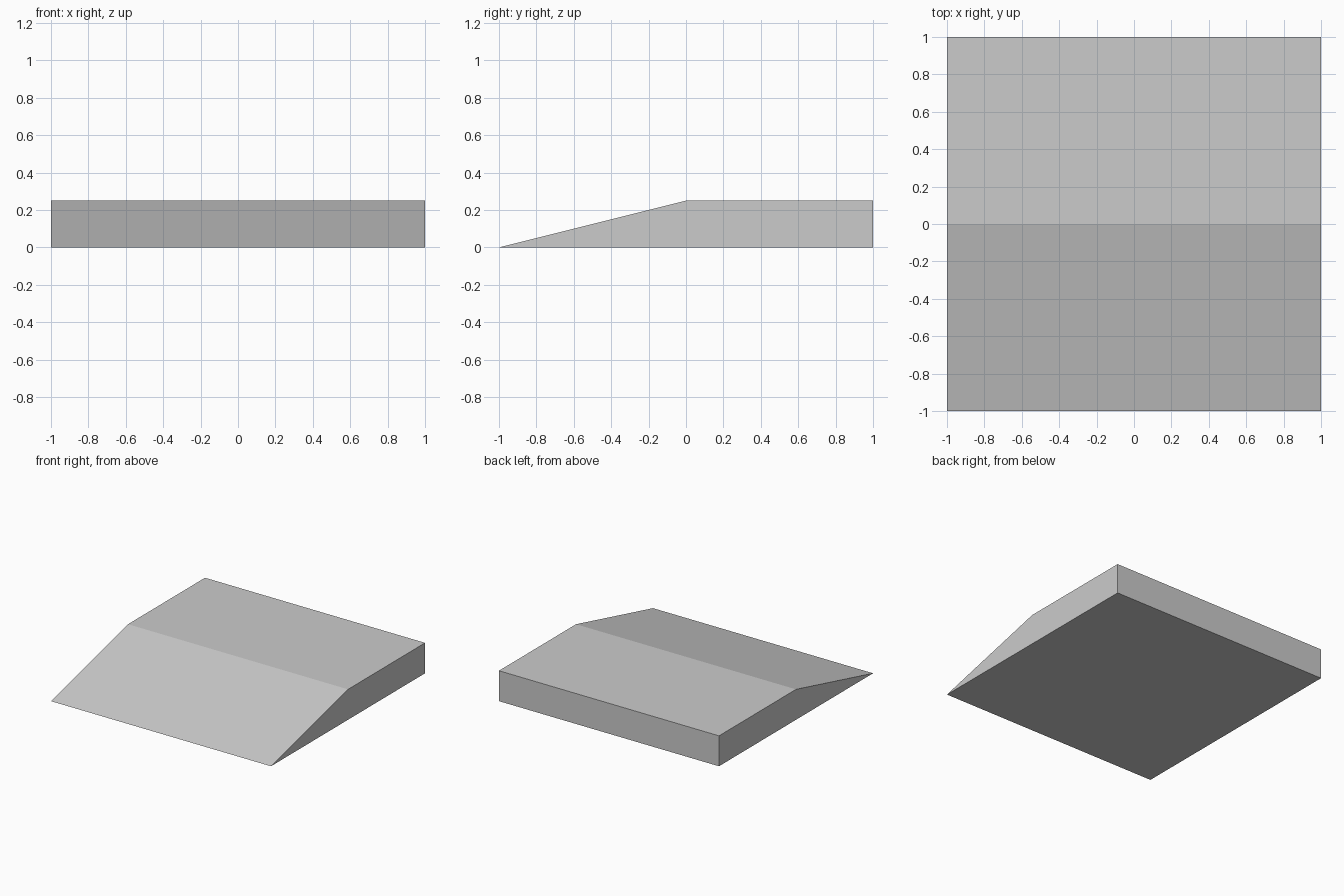
import bpy
import bmesh

if "Cube" in bpy.data.objects:
    bpy.data.objects.remove(bpy.data.objects["Cube"])

# Side profile (y, z): sloped front, flat top, upright back
profile = [(-1, 0), (1, 0), (1, 0.25), (0, 0.25)]
half_width = 1.0

# Ramp with platform: profile extruded across x
bm = bmesh.new()
side = bm.faces.new([bm.verts.new((-half_width, y, z)) for y, z in profile])
extruded = bmesh.ops.extrude_face_region(bm, geom=[side], use_keep_orig=True)
moved = [v for v in extruded["geom"] if isinstance(v, bmesh.types.BMVert)]
bmesh.ops.translate(bm, verts=moved, vec=(2 * half_width, 0, 0))
bmesh.ops.recalc_face_normals(bm, faces=bm.faces[:])

mesh = bpy.data.meshes.new("ramp_platform")
bm.to_mesh(mesh)
bm.free()
ramp = bpy.data.objects.new("ramp_platform", mesh)
bpy.context.collection.objects.link(ramp)
